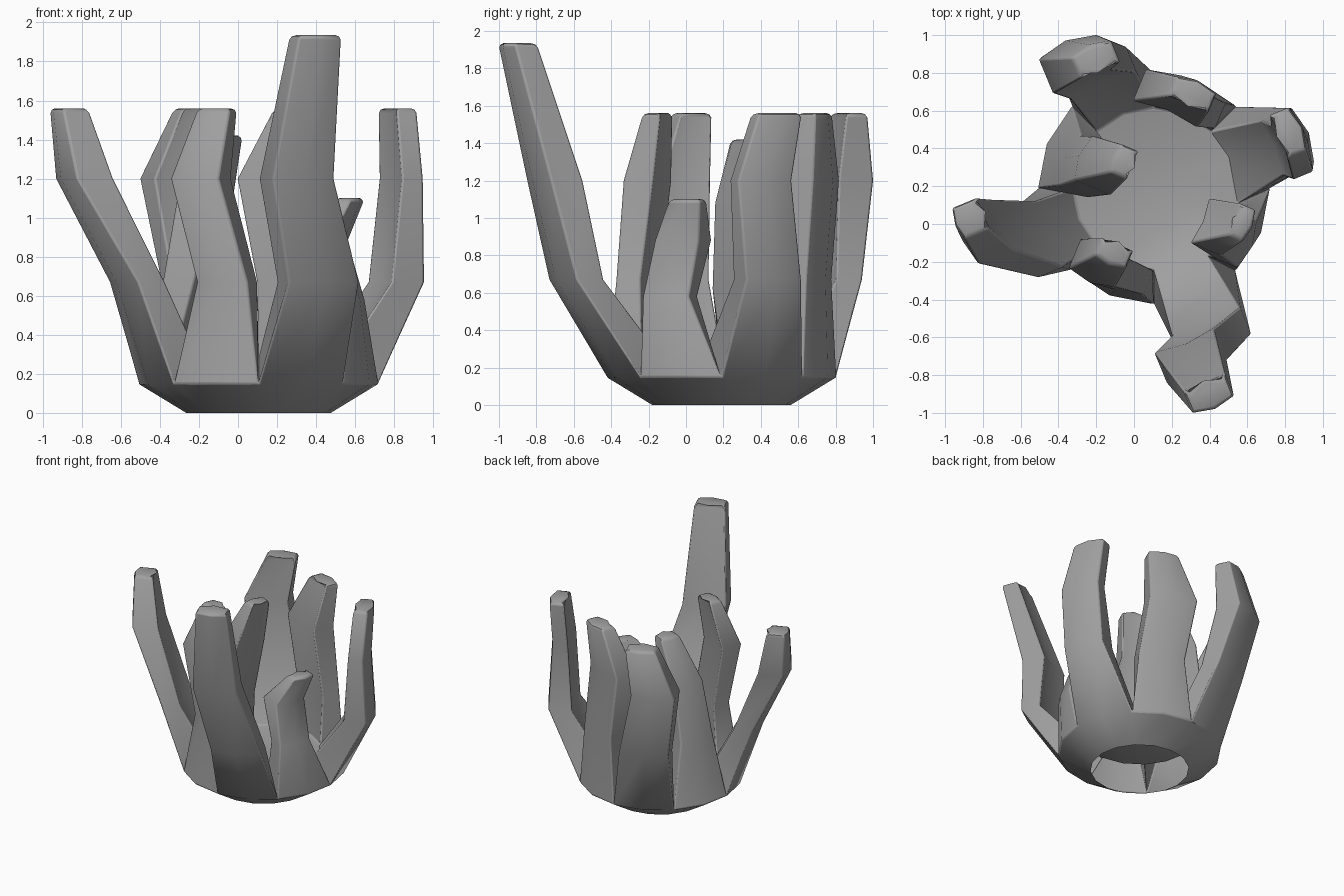
import bpy, bmesh, math
from mathutils import Vector

if "Cube" in bpy.data.objects:
    bpy.data.objects.remove(bpy.data.objects["Cube"])

CX, CY = 0.105, 0.19          # axis of the cup
BRANCH_COUNT = 8
SIDES = 2 * BRANCH_COUNT      # every branch spans two sides of the cup
STEP = 2 * math.pi / SIDES

# One branch per pair of cup sides, counter-clockwise from the right.
# Each section: height, centre x, centre y, half width, half thickness
BRANCHES = [
    [(.67, .81, .435, .16, .09), (1.2, .835, .40, .155, .058), (1.56, .815, .485, .125, .055)],
    [(.67, .29, .64, .18, .075), (1.2, .20, .665, .185, .09), (1.56, .31, .685, .115, .055)],
    [(.67, -.19, .80, .19, .075), (1.2, -.31, .845, .168, .10), (1.56, -.20, .87, .115, .06)],
    [(.62, -.26, .305, .145, .085), (1.08, -.17, .31, .127, .105), (1.42, -.05, .33, .08, .05)],
    [(.67, -.515, -.08, .19, .075), (1.2, -.785, -.04, .145, .10), (1.56, -.865, .03, .09, .07)],
    [(.67, -.055, -.255, .14, .07), (1.2, -.19, -.205, .133, .085), (1.56, -.105, -.15, .09, .05)],
    [(.67, .41, -.585, .195, .078), (1.2, .30, -.70, .17, .092), (1.935, .397, -.90, .118, .065)],
    [(.58, .54, -.085, .133, .063), (.88, .43, -.015, .128, .09), (1.1, .575, .01, .09, .045)],
]

bm = bmesh.new()


def ring(radius, z):
    return [bm.verts.new((CX + radius * math.cos(k * STEP),
                          CY + radius * math.sin(k * STEP), z)) for k in range(SIDES)]


def section(angle, z, x, y, w, t):
    """Curved cross-section of a branch: three outer points, three inner."""
    out = Vector((math.cos(angle), math.sin(angle), 0))
    side = Vector((-math.sin(angle), math.cos(angle), 0))
    c = Vector((x, y, z))
    bulge = .22 * w
    points = ((t, -w), (t + bulge, 0), (t, w), (-t, w), (-t + .6 * bulge, 0), (-t, -w))
    return [bm.verts.new(c + out * a + side * b) for a, b in points]


# Cup: open foot, flared rim, dished inner floor
foot = ring(.37, 0)
rim = ring(.615, .148)
inner = ring(.43, .285)
inner[0].co = (.55, .11, .305)      # webs beside the short branch lean inward
inner[-2].co = (.39, -.17, .31)
floor = ring(.22, .245)
centre = bm.verts.new((CX, CY, .24))
for k in range(SIDES):
    n = (k + 1) % SIDES
    bm.faces.new((foot[k], foot[n], rim[n], rim[k]))
    bm.faces.new((inner[k], inner[n], floor[n], floor[k]))
    bm.faces.new((floor[k], floor[n], centre))

# Branches rising from the cup
tips = []
for b, sections in enumerate(BRANCHES):
    k, m, n = 2 * b, 2 * b + 1, (2 * b + 2) % SIDES
    lower = [rim[k], rim[m], rim[n], inner[n], inner[m], inner[k]]
    for s in sections:
        upper = section(m * STEP, *s)
        for i in range(6):
            j = (i + 1) % 6
            bm.faces.new((lower[i], lower[j], upper[j], upper[i]))
        lower = upper
    tips.append(bm.faces.new(lower))

# Rounded branch tips
bmesh.ops.bevel(bm, geom=list({e for f in tips for e in f.edges}), offset=.025,
                segments=2, profile=.5, affect='EDGES')
bmesh.ops.recalc_face_normals(bm, faces=bm.faces[:])

mesh = bpy.data.meshes.new("branching_cup")
bm.to_mesh(mesh)
bm.free()
cup = bpy.data.objects.new("branching_cup", mesh)
bpy.context.collection.objects.link(cup)

grey = bpy.data.materials.new("stone_grey")
grey.diffuse_color = (.35, .35, .35, 1)
grey.use_nodes = True
grey.node_tree.nodes["Principled BSDF"].inputs["Base Color"].default_value = grey.diffuse_color
mesh.materials.append(grey)

# Slightly softened long edges
soft = cup.modifiers.new("soft_edges", 'BEVEL')
soft.width = .01
soft.segments = 2
soft.limit_method = 'ANGLE'
soft.angle_limit = math.radians(50)

bpy.context.view_layer.objects.active = cup
cup.select_set(True)
bpy.ops.object.shade_smooth_by_angle(angle=math.radians(40))
